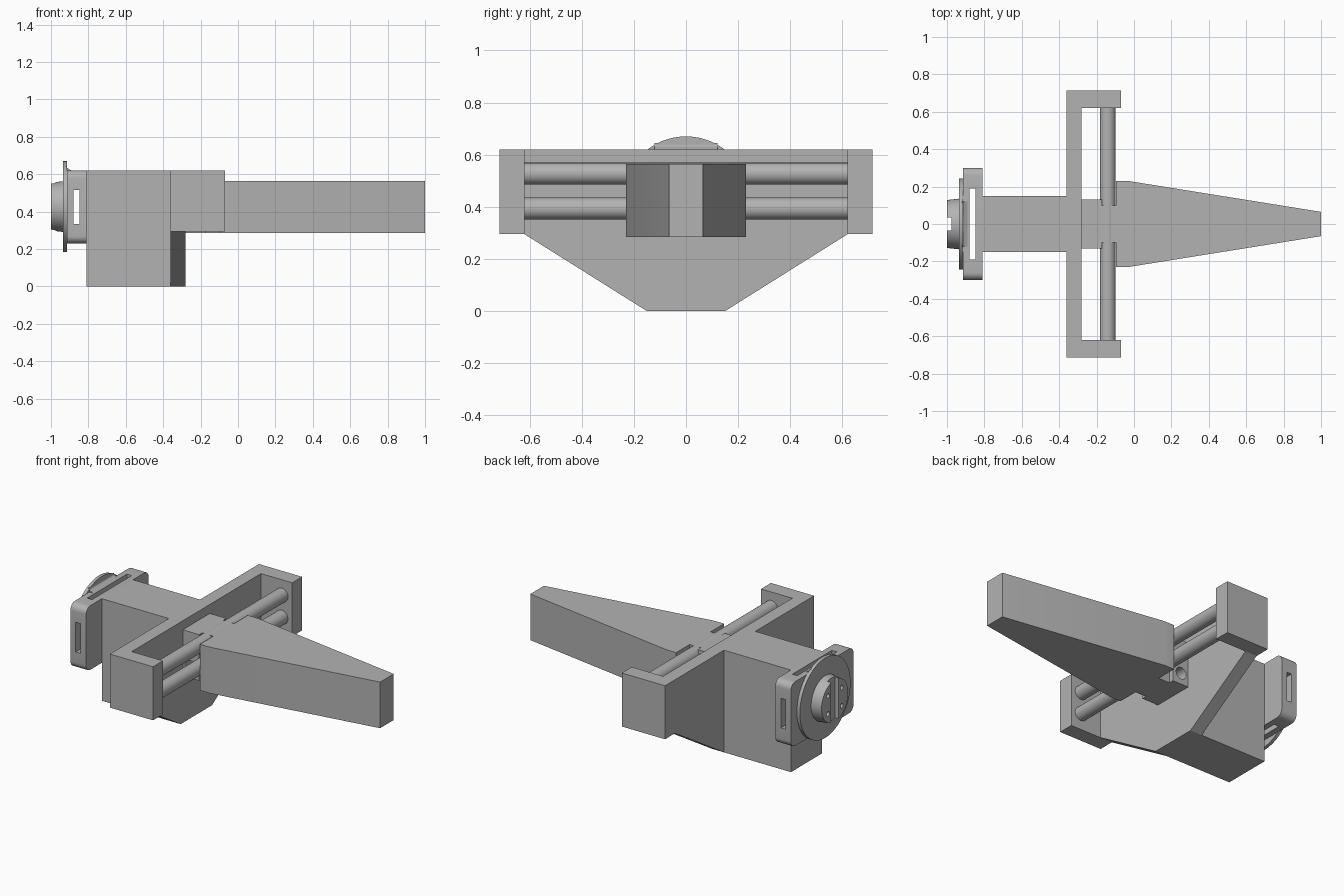
import bpy, bmesh, math
from mathutils import Matrix, Vector

if "Cube" in bpy.data.objects:
    bpy.data.objects.remove(bpy.data.objects["Cube"])

grey = bpy.data.materials.new("plain grey")
grey.use_nodes = True
grey.diffuse_color = (0.45, 0.45, 0.45, 1)
grey.node_tree.nodes["Principled BSDF"].inputs["Base Color"].default_value = grey.diffuse_color


def finish(name, bm):
    bmesh.ops.recalc_face_normals(bm, faces=bm.faces)
    mesh = bpy.data.meshes.new(name)
    bm.to_mesh(mesh)
    bm.free()
    mesh.materials.append(grey)
    ob = bpy.data.objects.new(name, mesh)
    bpy.context.collection.objects.link(ob)
    return ob


def prism(name, outline, axis, lo, hi):
    """Extrude a 2D outline along an axis; the other two axes keep their order."""
    bm = bmesh.new()

    def place(p, t):
        co = list(p)
        co.insert("xyz".index(axis), t)
        return bm.verts.new(co)
    a = [place(p, lo) for p in outline]
    b = [place(p, hi) for p in outline]
    bm.faces.new(a)
    bm.faces.new(b[::-1])
    for i in range(len(a)):
        j = (i + 1) % len(a)
        bm.faces.new((a[i], b[i], b[j], a[j]))
    return finish(name, bm)


def box(name, x0, x1, y0, y1, z0, z1):
    return prism(name, [(x0, y0), (x1, y0), (x1, y1), (x0, y1)], "z", z0, z1)


def cylinder(name, axis, centre, r1, r2, length, sides=48):
    bm = bmesh.new()
    bmesh.ops.create_cone(bm, cap_ends=True, segments=sides, radius1=r1, radius2=r2, depth=length)
    turn = Vector((0, 0, 1)).rotation_difference(Vector(axis)).to_matrix().to_4x4()
    bm.transform(Matrix.Translation(centre) @ turn)
    return finish(name, bm)


def activate(ob):
    bpy.ops.object.select_all(action="DESELECT")
    ob.select_set(True)
    bpy.context.view_layer.objects.active = ob


def cut(ob, cutters):
    activate(ob)
    for c in cutters:
        mod = ob.modifiers.new("cut", "BOOLEAN")
        mod.operation, mod.solver, mod.object = "DIFFERENCE", "EXACT", c
        bpy.ops.object.modifier_apply(modifier=mod.name)
        bpy.data.objects.remove(c)


def smooth(ob):
    activate(ob)
    bpy.ops.object.shade_smooth_by_angle(angle=math.radians(30))


X, Y = (1, 0, 0), (0, 1, 0)
MID = 0.427

# Palm body and the flared cross plate
box("palm_body", -0.81, -0.36, -0.15, 0.15, 0, 0.62)
half = [(0.15, 0), (0.62, 0.295), (0.62, 0.62)]
prism("cross_plate", half + [(-y, z) for y, z in half[::-1]], "x", -0.36, -0.28)

# End blocks holding the guide rods
for side, s in (("left", 1), ("right", -1)):
    y0, y1 = sorted((0.62 * s, 0.715 * s))
    box("end_block_" + side, -0.36, -0.07, y0, y1, 0.295, 0.62)

# Guide rods
for name, z in (("upper_rod", 0.527), ("lower_rod", 0.393)):
    smooth(cylinder(name, Y, (-0.14, 0, z), 0.042, 0.042, 1.26))

# Sliding finger: tongue, neck and tapered blade in one outline
half = [(-0.28, 0.13), (-0.17, 0.13), (-0.17, 0.1), (-0.095, 0.1),
        (-0.095, 0.23), (-0.03, 0.23), (1, 0.065)]
finger = prism("sliding_finger", half + [(x, -y) for x, y in half[::-1]], "z", 0.285, 0.565)
cut(finger, [cylinder("screw_hole", Y, (-0.23, 0, 0.355), 0.036, 0.036, 0.4)])
smooth(finger)

# Mounting flange with rounded corners, slots and screw holes
outline = []
for cy, cz, start in ((0.26, 0.58, 0), (-0.26, 0.58, 90), (-0.26, 0.27, 180), (0.26, 0.27, 270)):
    for k in range(7):
        a = math.radians(start + 15 * k)
        outline.append((cy + 0.04 * math.cos(a), cz + 0.04 * math.sin(a)))
flange = prism("mounting_flange", outline, "x", -0.915, -0.81)
cut(flange, [box("side_slot", -0.88, -0.847, -0.4, 0.4, 0.335, 0.515),
             box("top_slot", -0.88, -0.847, -0.19, 0.19, 0.1, 0.8)]
    + [cylinder("screw_hole", X, (-0.86, y, z), 0.016, 0.016, 0.3, 20)
       for y in (-0.262, 0.262) for z in (0.268, 0.582)])
smooth(flange)

# Round coupling disc, with a sloped lip behind its top
smooth(cylinder("coupling_disc", X, (-0.925, 0, MID), 0.243, 0.243, 0.02, 64))
prism("disc_lip", [(-0.92, 0.645), (-0.912, 0.632), (-0.89, 0.62), (-0.92, 0.6)], "y", -0.12, 0.12)

# Hub with a groove across its face and four screw holes
hub = cylinder("hub", X, (-0.965, 0, MID), 0.128, 0.136, 0.07)
cut(hub, [box("groove", -1.1, -0.975, -0.036, 0.036, 0.1, 0.8)]
    + [cylinder("screw_hole", X, (-1, y, MID + z), 0.014, 0.014, 0.08, 20)
       for y in (-0.066, 0.066) for z in (-0.055, 0.055)])
smooth(hub)
